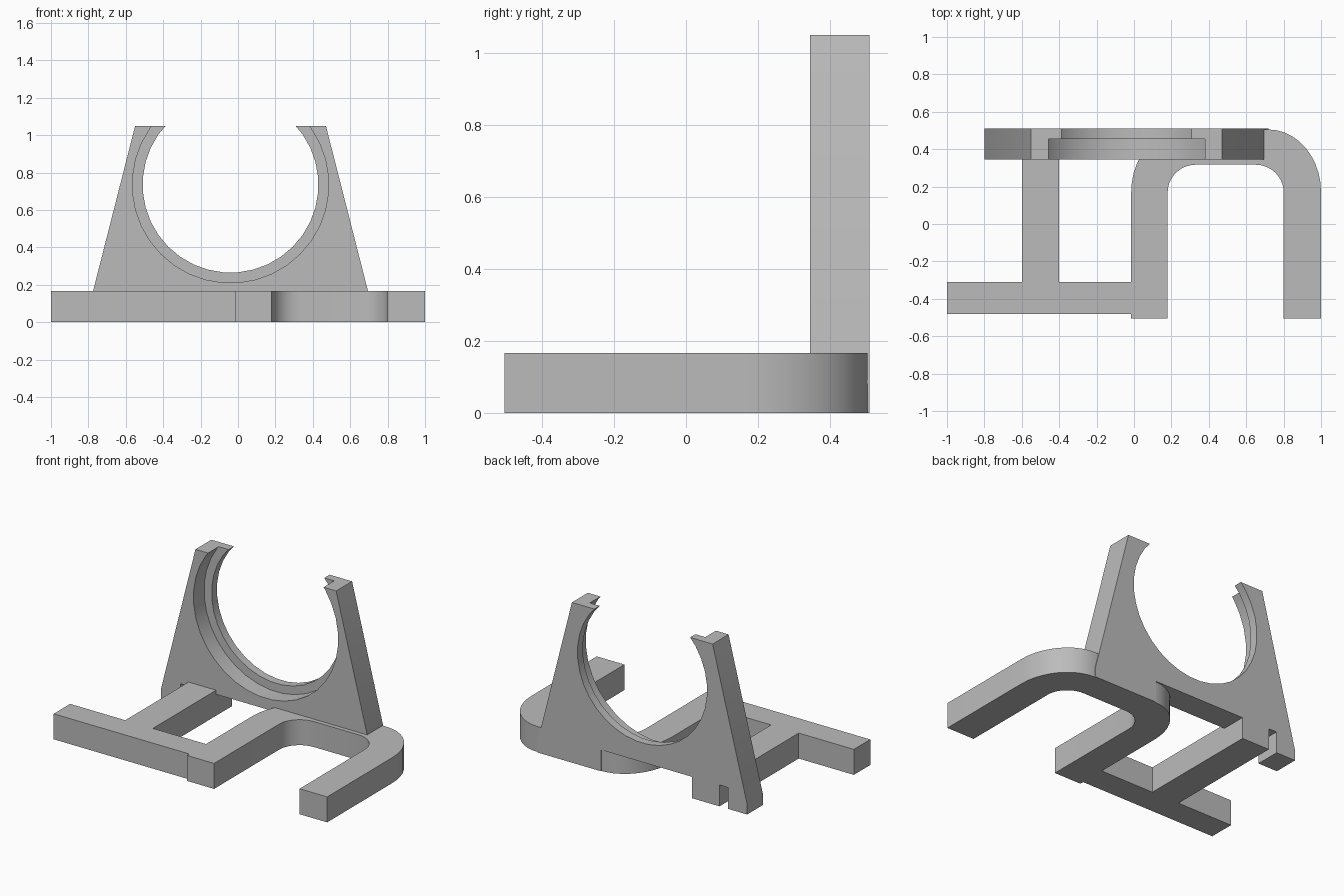
import bpy, bmesh
from math import sin, cos, pi, radians

cube = bpy.data.objects.get("Cube")
if cube:
    bpy.data.objects.remove(cube)

grey = bpy.data.materials.new("plain grey")
grey.use_nodes = True
COLOUR = (0.5, 0.5, 0.5, 1)
grey.diffuse_color = COLOUR
grey.node_tree.nodes["Principled BSDF"].inputs["Base Color"].default_value = COLOUR

H = 0.167                      # height of the base bars
FRONT, BACK = 0.345, 0.51      # faces of the upright plate
CX, CZ = -0.04, 0.735          # centre of the round opening


def prism(name, points, offset):
    """Extrude a closed outline of 3D points by an offset."""
    bm = bmesh.new()
    face = bm.faces.new([bm.verts.new(p) for p in points])
    extruded = bmesh.ops.extrude_face_region(bm, geom=[face])["geom"]
    bmesh.ops.translate(bm, vec=offset,
                        verts=[v for v in extruded if isinstance(v, bmesh.types.BMVert)])
    bmesh.ops.recalc_face_normals(bm, faces=bm.faces)
    mesh = bpy.data.meshes.new(name)
    bm.to_mesh(mesh)
    bm.free()
    mesh.materials.append(grey)
    obj = bpy.data.objects.new(name, mesh)
    bpy.context.collection.objects.link(obj)
    return obj


def flat_bar(name, outline):
    return prism(name, [(x, y, 0) for x, y in outline], (0, 0, H))


def rect(x0, x1, y0, y1):
    return [(x0, y0), (x1, y0), (x1, y1), (x0, y1)]


def activate(obj):
    bpy.ops.object.select_all(action="DESELECT")
    obj.select_set(True)
    bpy.context.view_layer.objects.active = obj


def smooth(obj):
    activate(obj)
    bpy.ops.object.shade_smooth_by_angle(angle=radians(30))


def cut_round(obj, radius, y0, y1):
    """Bore a round opening through part of the plate's depth."""
    n = 36
    ring = [(CX + radius * cos(2 * pi * (i + 0.5) / n), y0,
             CZ + radius * sin(2 * pi * (i + 0.5) / n)) for i in range(n)]
    cutter = prism("bore_cutter", ring, (0, y1 - y0, 0))
    cutter.hide_render = True
    mod = obj.modifiers.new("bore", "BOOLEAN")
    mod.operation, mod.solver, mod.object = "DIFFERENCE", "EXACT", cutter
    activate(obj)
    bpy.ops.object.modifier_apply(modifier=mod.name)
    bpy.data.objects.remove(cutter)


def corner(cx, cy, rx, ry, start):
    """Quarter ellipse running clockwise from the start angle."""
    steps = 10
    angles = [radians(start - 90 * i / steps) for i in range(steps + 1)]
    return [(cx + rx * cos(a), cy + ry * sin(a)) for a in angles]


# U-shaped base fork: outer edge clockwise, then inner edge back
LEG = -0.505
inner = ([(0.18, LEG)] + corner(0.33, 0.17, 0.15, 0.147, 180)
         + corner(0.65, 0.17, 0.15, 0.147, 90) + [(0.80, LEG)])
outer = ([(-0.015, LEG)] + corner(0.26, 0.17, 0.275, 0.335, 180)
         + corner(0.72, 0.17, 0.28, 0.335, 90) + [(1.0, LEG)])
smooth(flat_bar("base_fork", outer + inner[::-1]))

# Straight base bars
flat_bar("front_bar", rect(-1.0, -0.015, -0.48, -0.31))
flat_bar("cross_bar", rect(-0.60, -0.40, -0.31, FRONT))

# Upright tapered plate with feet, a slot and a raised middle underside
RAISE = 0.14
plate_outline = [
    (-0.55, 1.05), (-0.80, 0.068), (-0.80, 0), (-0.66, 0), (-0.66, RAISE),
    (-0.60, RAISE), (-0.60, 0), (-0.40, 0), (-0.40, RAISE),
    (0.26, RAISE), (0.26, 0), (0.72, 0), (0.72, 0.068), (0.47, 1.05)]
plate = prism("upright_plate", [(x, FRONT, z) for x, z in plate_outline],
              (0, BACK - FRONT, 0))
cut_round(plate, 0.47, FRONT - 0.1, BACK + 0.1)
cut_round(plate, 0.525, FRONT - 0.1, 0.455)
smooth(plate)
